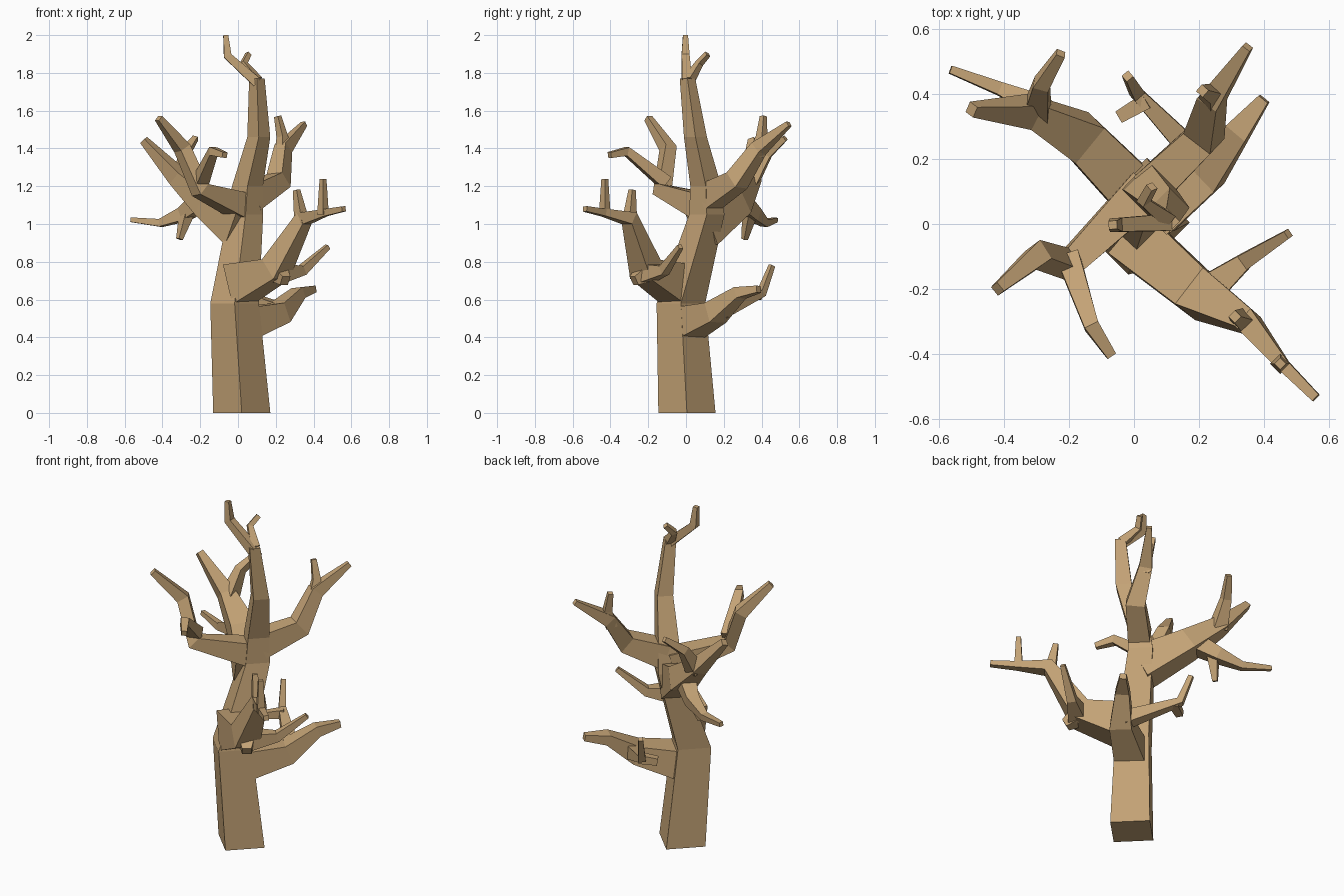
import bpy, bmesh
from mathutils import Vector

bark = bpy.data.materials.new("tan_bark")
bark.diffuse_color = (0.55, 0.365, 0.18, 1)
UP = Vector((0, 0, 1))


def limb(name, points, level=False):
    """Four-sided tapering limb; points are (x, y, z, half_width[, half_height])."""
    pos = [Vector(p[:3]) for p in points]
    n = len(pos)
    bm = bmesh.new()
    rings = []
    prev = side = None
    for i, p in enumerate(points):
        a = (pos[i] - pos[i - 1]).normalized() if i else None
        b = (pos[i + 1] - pos[i]).normalized() if i < n - 1 else None
        t = (a or b) + (b or a)
        t = UP.copy() if level else t.normalized()
        if prev is None:
            side = t.cross(UP)
            if side.length < 0.3:
                side = Vector((1, -1, 0))
        else:
            side = prev.rotation_difference(t) @ side
        side = (side - t * side.dot(t)).normalized()
        other = side.cross(t)
        prev = t
        w, h = p[3], p[-1]
        rings.append([bm.verts.new(pos[i] + side * w * u + other * h * v)
                      for u, v in ((-1, -1), (1, -1), (1, 1), (-1, 1))])
    for r, s in zip(rings, rings[1:]):
        for k in range(4):
            bm.faces.new((r[k], r[(k + 1) % 4], s[(k + 1) % 4], s[k]))
    bm.faces.new(rings[0][::-1])
    bm.faces.new(rings[-1])
    bmesh.ops.recalc_face_normals(bm, faces=bm.faces)
    me = bpy.data.meshes.new(name)
    bm.to_mesh(me)
    bm.free()
    me.materials.append(bark)
    bpy.context.collection.objects.link(bpy.data.objects.new(name, me))


# Trunk, with corners facing the axes
limb("trunk", [(.02, .005, 0, .107), (-.018, -.027, .58, .091), (.04, .11, 1.05, .066),
               (.05, .105, 1.2, .058), (.11, .05, 1.46, .043), (.1, .008, 1.77, .029)], True)
# Crown twigs
limb("crown_twig_tall", [(.1, .005, 1.75, .026), (-.055, -.003, 1.89, .021), (-.065, -.003, 2, .013)])
limb("crown_twig_short", [(.1, .015, 1.76, .024), (.03, .07, 1.85, .016), (.055, .115, 1.9, .013)])

# Front right branch
limb("front_right_branch", [(0, -.045, .68, .085, .11), (.2, -.215, .76, .07, .065),
                            (.35, -.3, 1.03, .036), (.46, -.435, 1.06, .019), (.56, -.535, 1.08, .014)])
limb("front_right_spike_outer", [(.45, -.43, 1.05, .022), (.45, -.43, 1.237, .013)])
limb("front_right_spike_inner", [(.34, -.3, 1.0, .03), (.31, -.285, 1.18, .014)])
limb("front_right_side_twig", [(.22, -.21, .74, .05), (.34, -.115, .755, .025), (.475, -.03, .88, .013)])
limb("front_right_stub", [(.2, -.2, .75, .05), (.25, -.275, .7, .025)])

# Low back right branch
limb("back_low_branch", [(.03, .01, .475, .085, .085), (.22, .155, .53, .06, .055),
                         (.32, .285, .635, .038, .03), (.4, .385, .655, .018)])
limb("back_low_twig", [(.22, .18, .54, .04), (.01, .4, .635, .02), (-.02, .455, .78, .013)])
limb("back_low_stub", [(.04, .38, .625, .025), (-.045, .33, .61, .02)])

# Back left branch
limb("back_left_branch", [(.02, .08, .98, .08, .1), (-.16, .265, 1.11, .07, .065),
                          (-.32, .345, 1.25, .042), (-.5, .352, 1.445, .018)])
limb("back_left_upper_twig", [(-.3, .345, 1.23, .04), (-.285, .43, 1.37, .024), (-.225, .525, 1.455, .014)])
limb("back_left_lower_twig", [(-.18, .27, 1.13, .05), (-.29, .36, 1.05, .035),
                              (-.41, .415, 1.005, .02), (-.565, .475, 1.022, .012)])
limb("back_left_stub", [(-.27, .34, 1.06, .03), (-.31, .31, .92, .013)])

# Front left branch
limb("front_left_branch", [(.03, .1, 1.09, .064, .07), (-.2, -.125, 1.18, .042, .038),
                           (-.295, -.095, 1.4, .034), (-.42, -.2, 1.56, .017)])
limb("front_left_twig", [(-.2, -.11, 1.22, .036), (-.13, -.315, 1.385, .023), (-.07, -.405, 1.365, .015)])

# Upper back right branch
limb("back_right_branch", [(.06, .12, 1.14, .06, .07), (.215, .27, 1.23, .052, .05),
                           (.24, .385, 1.4, .036), (.35, .545, 1.53, .014)])
limb("back_right_twig", [(.235, .37, 1.36, .032), (.235, .4, 1.46, .022), (.21, .41, 1.57, .014)])
